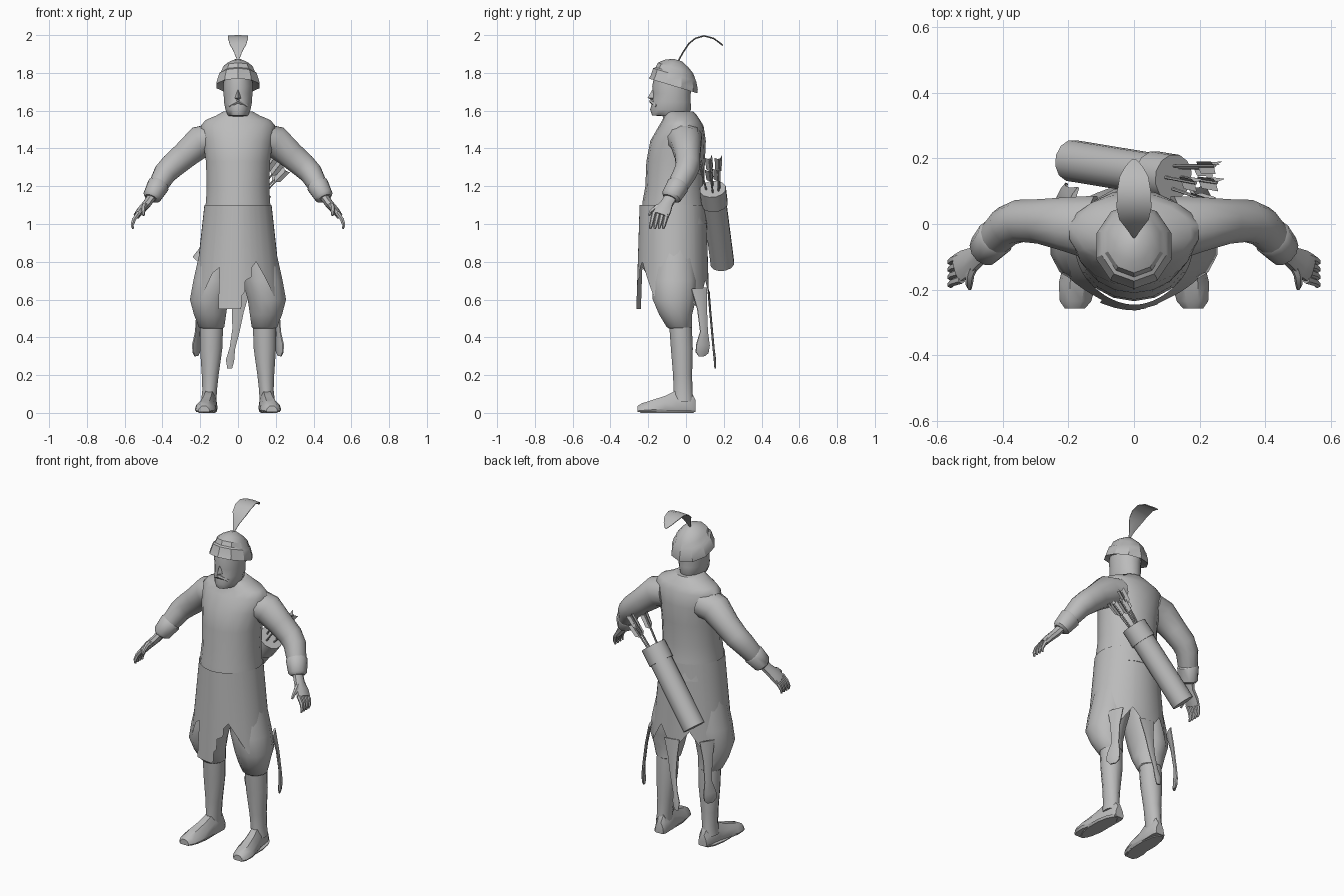
import bpy, math
from mathutils import Vector

grey = bpy.data.materials.new("plain_grey")
grey.diffuse_color = (0.5, 0.5, 0.5, 1)


def make(name, verts, faces, mirror=False, angle=40):
    me = bpy.data.meshes.new(name)
    me.from_pydata([tuple(v) for v in verts], [], faces)
    me.materials.append(grey)
    ob = bpy.data.objects.new(name, me)
    bpy.context.collection.objects.link(ob)
    bpy.ops.object.select_all(action='DESELECT')
    ob.select_set(True)
    bpy.context.view_layer.objects.active = ob
    bpy.ops.object.mode_set(mode='EDIT')
    bpy.ops.mesh.select_all(action='SELECT')
    bpy.ops.mesh.normals_make_consistent(inside=False)
    bpy.ops.object.mode_set(mode='OBJECT')
    bpy.ops.object.shade_smooth_by_angle(angle=math.radians(angle))
    if mirror:
        ob.modifiers.new("mirror", 'MIRROR').use_mirror_merge = False
    return ob


def grid_faces(rows, n, caps=True):
    f = [(r * n + i, r * n + (i + 1) % n, (r + 1) * n + (i + 1) % n, (r + 1) * n + i)
         for r in range(rows - 1) for i in range(n)]
    if caps:
        f += [tuple(range(n)), tuple(range((rows - 1) * n, rows * n))]
    return f


def loft(name, rings, n=12, axis=None, ref=(0, 1, 0), **kw):
    """Elliptical rings (x, y, z, r1, r2), flat to an axis or square to the path."""
    pts = [Vector(r[:3]) for r in rings]
    verts = []
    for k, r in enumerate(rings):
        t = Vector(axis) if axis else pts[min(k + 1, len(pts) - 1)] - pts[max(k - 1, 0)]
        t.normalize()
        u = Vector(ref).cross(t).normalized()
        v = t.cross(u)
        for i in range(n):
            a = 2 * math.pi * (i + 0.5) / n
            verts.append(pts[k] + u * r[3] * math.cos(a) + v * r[4] * math.sin(a))
    return make(name, verts, grid_faces(len(rings), n), **kw)


Z = (0, 0, 1)

# Upper tunic
loft("tunic_body", [
    (0, -.06, 1.0, .185, .175), (0, -.065, 1.12, .172, .165), (0, -.06, 1.2, .168, .155),
    (0, -.055, 1.33, .172, .155), (0, -.042, 1.44, .188, .147), (0, -.025, 1.52, .2, .118),
    (0, -.025, 1.55, .175, .1), (0, -.03, 1.575, .115, .088), (0, -.035, 1.595, .08, .075)], 18, Z)

# Skirt with ragged hem: degrees from the front, hem height
HEM = [(-180, .58), (-155, .7), (-130, .56), (-105, .64), (-80, .6), (-55, .62), (-38, .74),
       (-27, .77), (-26, .55), (4, .55), (5, .62), (9, .64), (10, .7), (19, .72), (20, .77),
       (27, .8), (40, .72), (55, .62), (80, .6), (105, .64), (130, .56), (155, .7), (180, .58)]


def hem(d):
    for (a, za), (b, zb) in zip(HEM, HEM[1:]):
        if a <= d <= b:
            return za + (zb - za) * (d - a) / (b - a)


def skirt_point(d, z):
    k = (1.1 - z) / .5
    a = math.radians(d)
    front = 1 + .05 * max(0, math.cos(a)) ** 6
    return Vector((math.sin(a) * (.178 + .055 * k),
                   -.065 - math.cos(a) * (.172 + .015 * k) * front, z))


angles = sorted({-180 + 7.5 * i for i in range(48)} | {d for d, z in HEM[:-1]})
rows = 7
make("tunic_skirt", [skirt_point(d, 1.1 + (hem(d) - 1.1) * r / (rows - 1))
                     for r in range(rows) for d in angles],
     grid_faces(rows, len(angles), False))

# Hanging cloth tails
for s in (-1, 1):
    loft("side_tail", [(s * .19, .07, .66, .05, .008), (s * .205, .085, .55, .03, .008),
                       (s * .215, .095, .43, .024, .008), (s * .222, .09, .36, .042, .01),
                       (s * .222, .085, .32, .04, .01), (s * .22, .085, .3, .02, .006)],
         8, ref=(s * .9, .45, 0))
loft("back_tail", [(.01, .12, .64, .055, .006), (0, .128, .54, .034, .006),
                   (-.01, .137, .44, .022, .006), (-.03, .146, .34, .016, .006),
                   (-.042, .153, .28, .024, .007), (-.044, .155, .235, .014, .005)], 8)

# Trousers, boots and feet
loft("trouser_leg", [
    (.1, -.06, .88, .1, .11), (.13, -.06, .7, .11, .125), (.153, -.062, .6, .105, .118),
    (.148, -.055, .52, .088, .09), (.14, -.035, .455, .07, .07), (.14, -.03, .44, .05, .05)],
    12, Z, mirror=True)
loft("boot_shaft", [
    (.14, -.03, .48, .064, .062), (.142, -.022, .34, .061, .06), (.147, -.018, .2, .046, .052),
    (.15, -.016, .12, .04, .052), (.155, -.015, .06, .042, .055)], 12, Z, mirror=True)
foot = [(.145, .05, .028, .07), (.146, .03, .038, .11), (.152, -.05, .043, .12),
        (.162, -.11, .05, .09), (.172, -.18, .057, .068), (.178, -.235, .048, .05),
        (.18, -.258, .03, .036)]
fv = []
for x, y, w, h in foot:
    fv += [(x + w * a, y, .004 + (h - .004) * b) for a, b in
           ((-.85, 0), (.85, 0), (1, .2), (.85, .6), (.4, 1), (-.4, 1), (-.85, .6), (-1, .2))]
make("foot", fv, grid_faces(len(foot), 8), mirror=True)
loft("boot_sole", [(.164, -.1, 0, .045, .145), (.164, -.1, .012, .053, .155)], 12, Z, mirror=True)

# Sleeves, cuffs and hands
loft("sleeve", [
    (.13, -.01, 1.45, .085, .1), (.2, .0, 1.435, .088, .085), (.28, .008, 1.365, .074, .07),
    (.345, .01, 1.31, .069, .066), (.385, -.005, 1.27, .063, .062), (.425, -.045, 1.2, .052, .055),
    (.45, -.07, 1.16, .04, .045)], 12, mirror=True)
loft("sleeve_cuff", [(.415, -.035, 1.215, .05, .052), (.422, -.042, 1.205, .06, .06),
                     (.455, -.078, 1.145, .05, .054), (.46, -.083, 1.135, .036, .042)],
     12, mirror=True)
loft("palm", [(.452, -.075, 1.15, .026, .034), (.48, -.1, 1.11, .024, .034),
              (.512, -.12, 1.075, .022, .045), (.535, -.135, 1.045, .018, .047)], 8, mirror=True)
for i in range(4):
    y = -.1 - .023 * i
    loft("finger", [(.525, y, 1.06, .013, .013), (.55, y - .008, 1.025, .012, .012),
                    (.56, y - .016, .995, .009, .01), (.556, y - .02, .975, .005, .006)],
         6, mirror=True)
loft("thumb", [(.485, -.115, 1.105, .016, .018), (.5, -.155, 1.09, .014, .014),
               (.502, -.185, 1.065, .011, .011), (.5, -.197, 1.045, .006, .006)],
     6, ref=(1, 0, 0), mirror=True)

# Head, nose and brow
loft("head", [
    (0, -.035, 1.53, .065, .065), (0, -.045, 1.57, .064, .075), (0, -.085, 1.575, .055, .095),
    (0, -.082, 1.605, .068, .108), (0, -.077, 1.645, .076, .102), (0, -.075, 1.69, .078, .1),
    (0, -.075, 1.73, .08, .104), (0, -.07, 1.8, .075, .095)], 14, Z)
make("nose", [(0, -.17, 1.725), (-.02, -.165, 1.665), (.02, -.165, 1.665), (0, -.203, 1.668),
              (0, -.165, 1.65)], [(0, 1, 3), (0, 3, 2), (1, 4, 3), (3, 4, 2), (0, 2, 4, 1)])
loft("moustache", [(-.045, -.155, 1.625, .008, .008), (0, -.183, 1.65, .012, .013),
                   (.045, -.155, 1.625, .008, .008)], 6)

# Tilted hat
tilt = (0, .29, .957)
hat = [(-.064, 1.745, .09, .1), (-.068, 1.731, .12, .135), (-.062, 1.75, .117, .13),
       (-.06, 1.79, .103, .119), (-.056, 1.798, .093, .11), (-.055, 1.825, .083, .098),
       (-.052, 1.85, .055, .066), (-.045, 1.868, .02, .024)]
loft("hat", [(0, y, z, a, b) for y, z, a, b in hat], 10, tilt, angle=30)

# Curved feather
plume = [(-.04, 1.865, .004), (-.015, 1.91, .025), (.015, 1.955, .052), (.05, 1.983, .061),
         (.095, 1.996, .06), (.145, 1.983, .05), (.175, 1.962, .03), (.195, 1.945, .008)]
loft("hat_feather", [(0, y, z, w, .004) for y, z, w in plume], 6, ref=(0, .6, -.8))

# Quiver slung across the back
base, top = Vector((-.19, .193, .79)), Vector((.12, .142, 1.185))
d = (top - base).normalized()


def tube(name, a, b, r, n=12):
    loft(name, [(*a, r, r), (*b, r, r)], n)


tube("quiver", base, top - d * .01, .064)
tube("quiver_collar", top - d * .1, top, .071)

# Arrows with crossed flights
side = Vector((0, 1, 0)).cross(d).normalized()
deep = d.cross(side)
for a, b, ln in ((-.03, .0, .17), (.0, .035, .2), (.03, .0, .16), (0, -.035, .18), (.02, .03, .15)):
    p = top + side * a + deep * b
    e = (d + side * a * 3 + deep * b * 3).normalized()
    tube("arrow_shaft", p - e * .1, p + e * ln, .005, 6)
    for turn in (.5, 2.6, 4.7):
        w = side * math.cos(turn) + deep * math.sin(turn)
        q = [p + e * (ln - .085), p + e * (ln - .065) + w * .024,
             p + e * (ln + .008) + w * .026, p + e * (ln - .005)]
        make("arrow_flight", q, [(0, 1, 2, 3)])
